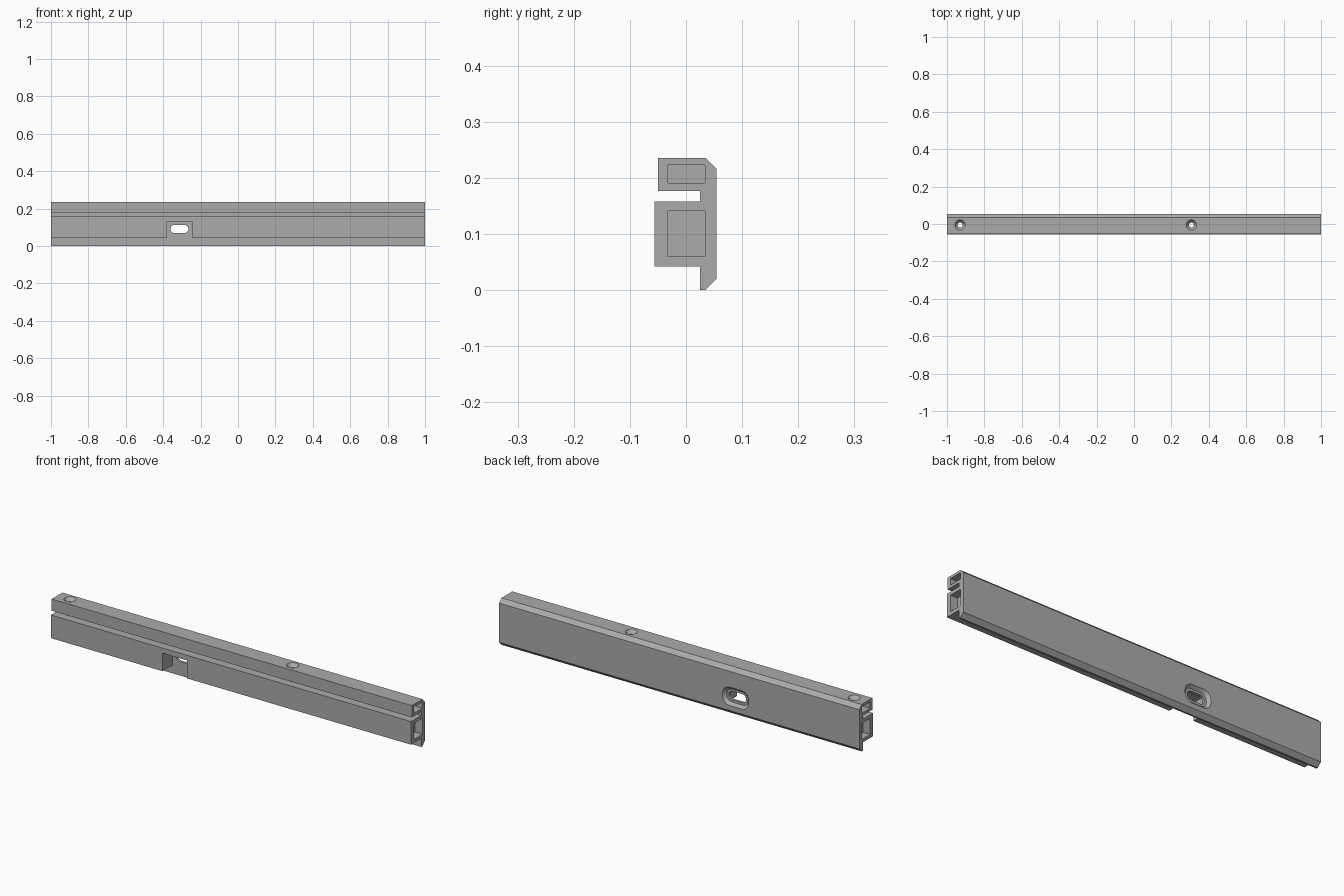
import bpy, bmesh, math
from mathutils import Vector

cube = bpy.data.objects.get("Cube")
if cube:
    bpy.data.objects.remove(cube, do_unlink=True)

grey = bpy.data.materials.new("plain grey")
grey.use_nodes = True
tone = (0.41, 0.41, 0.41, 1)
grey.diffuse_color = tone
grey.node_tree.nodes["Principled BSDF"].inputs["Base Color"].default_value = tone


def loft(name, rings):
    """Solid skinned through matching rings of points, capped at both ends."""
    bm = bmesh.new()
    loops = [[bm.verts.new(p) for p in ring] for ring in rings]
    for a, b in zip(loops, loops[1:]):
        for i in range(len(a)):
            j = (i + 1) % len(a)
            bm.faces.new((a[i], a[j], b[j], b[i]))
    bm.faces.new(loops[0])
    bm.faces.new(loops[-1])
    bmesh.ops.recalc_face_normals(bm, faces=bm.faces)
    mesh = bpy.data.meshes.new(name)
    bm.to_mesh(mesh)
    bm.free()
    mesh.materials.append(grey)
    obj = bpy.data.objects.new(name, mesh)
    bpy.context.collection.objects.link(obj)
    return obj


def box(name, x, y, z):
    outline = [(y[0], z[0]), (y[1], z[0]), (y[1], z[1]), (y[0], z[1])]
    return loft(name, [[Vector((px, *p)) for p in outline] for px in x])


def rounded(cx, cz, y, w, h, r, steps):
    """Rounded rectangle facing the back, at depth y."""
    ring = []
    for k, (sx, sz) in enumerate([(1, 1), (-1, 1), (-1, -1), (1, -1)]):
        for s in range(steps + 1):
            a = math.pi / 2 * (k + s / steps)
            ring.append(Vector((cx + sx * (w / 2 - r) + r * math.cos(a), y,
                                cz + sz * (h / 2 - r) + r * math.sin(a))))
    return ring


def circle(cx, cy, z, r, n=32):
    return [Vector((cx + r * math.cos(math.tau * i / n),
                    cy + r * math.sin(math.tau * i / n), z)) for i in range(n)]


# Rail body: one cross-section swept along x
section = [(-0.05, 0.236), (0.035, 0.236), (0.054, 0.217), (0.054, 0.02),
           (0.034, 0), (0.025, 0), (0.025, 0.042), (-0.056, 0.042),
           (-0.056, 0.158), (0.025, 0.158), (0.025, 0.177), (-0.05, 0.177)]
rail = loft("rail", [[Vector((x, *p)) for p in section] for x in (-1, 1)])
cutters = []

# Blind sockets in both ends
for side in (-1, 1):
    for z in ((0.191, 0.223), (0.06, 0.141)):
        cutters.append(box("end_socket", (side * 0.96, side * 1.1), (-0.032, 0.034), z))

# Front notch, open at the bottom
cutters.append(box("front_notch", (-0.38, -0.245), (-0.1, 0.025), (0.03, 0.132)))

# Slot through the back wall with a flared recess
cx, cz = -0.313, 0.091
cutters.append(loft("slot", [rounded(cx, cz, y, 0.095, 0.044, 0.0215, 8)
                             for y in (0.0, 0.08)]))
cutters.append(loft("slot_recess", [rounded(cx, cz, 0.039, 0.118, 0.066, 0.028, 3),
                                    rounded(cx, cz, 0.054, 0.144, 0.092, 0.036, 3),
                                    rounded(cx, cz, 0.07, 0.144, 0.092, 0.036, 3)]))

# Countersunk screw holes from the top
for x in (-0.93, 0.307):
    cutters.append(loft("screw_hole", [circle(x, -0.005, 0.02, 0.013),
                                       circle(x, -0.005, 0.218, 0.013),
                                       circle(x, -0.005, 0.236, 0.028),
                                       circle(x, -0.005, 0.26, 0.028)]))

# Cut everything out of the rail
bpy.context.view_layer.objects.active = rail
for cutter in cutters:
    cutter.hide_render = True
    mod = rail.modifiers.new("cut", "BOOLEAN")
    mod.operation = "DIFFERENCE"
    mod.solver = "EXACT"
    mod.object = cutter
    bpy.ops.object.modifier_apply(modifier=mod.name)
    bpy.data.objects.remove(cutter, do_unlink=True)

bpy.ops.object.select_all(action="DESELECT")
rail.select_set(True)
bpy.ops.object.shade_smooth_by_angle(angle=math.radians(25))
